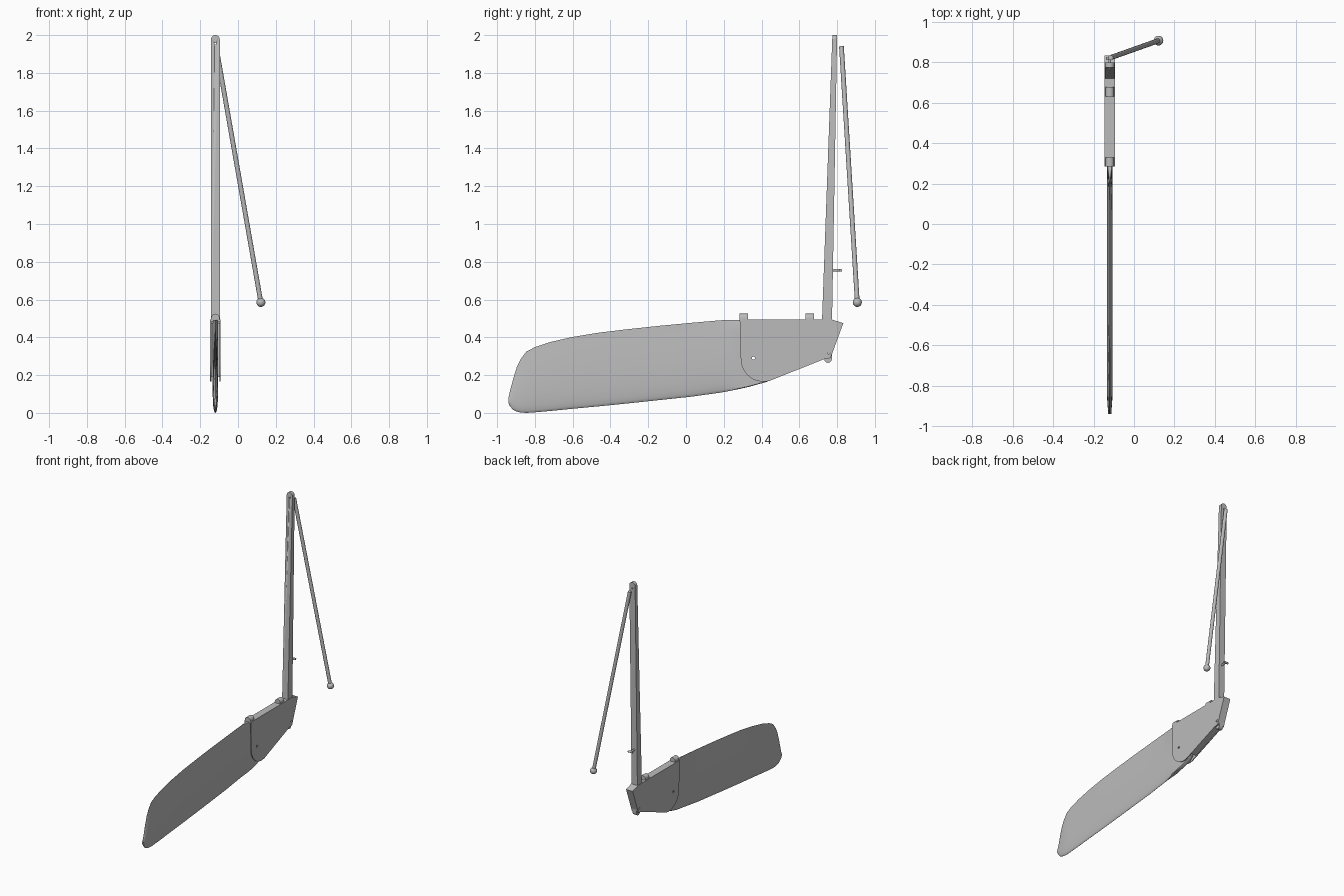
import bpy, bmesh, math
from mathutils import Vector

if "Cube" in bpy.data.objects:
    bpy.data.objects.remove(bpy.data.objects["Cube"])

CX = -0.12  # centre plane of the rudder

grey = bpy.data.materials.new("plain grey")
grey.use_nodes = True
grey.diffuse_color = (0.5, 0.5, 0.5, 1)
grey.node_tree.nodes["Principled BSDF"].inputs["Base Color"].default_value = (0.5, 0.5, 0.5, 1)


def finish(name, bm, smooth=None):
    bmesh.ops.remove_doubles(bm, verts=bm.verts, dist=1e-5)
    bmesh.ops.recalc_face_normals(bm, faces=bm.faces)
    mesh = bpy.data.meshes.new(name)
    bm.to_mesh(mesh)
    bm.free()
    mesh.materials.append(grey)
    ob = bpy.data.objects.new(name, mesh)
    bpy.context.collection.objects.link(ob)
    if smooth:
        bpy.ops.object.select_all(action='DESELECT')
        ob.select_set(True)
        bpy.context.view_layer.objects.active = ob
        bpy.ops.object.shade_smooth_by_angle(angle=math.radians(smooth))
    return ob


def slab(name, outline, x0, x1, smooth=None):
    """Extrude a (y, z) outline between two x offsets from the centre plane."""
    bm = bmesh.new()
    face = bm.faces.new([bm.verts.new((CX + x0, y, z)) for y, z in outline])
    ext = bmesh.ops.extrude_face_region(bm, geom=[face])["geom"]
    bmesh.ops.translate(bm, vec=(x1 - x0, 0, 0),
                        verts=[g for g in ext if isinstance(g, bmesh.types.BMVert)])
    return finish(name, bm, smooth)


def rod(name, a, b, radius, sides=16):
    a, b = Vector(a), Vector(b)
    bm = bmesh.new()
    bmesh.ops.create_cone(bm, cap_ends=True, segments=sides, radius1=radius,
                          radius2=radius, depth=(b - a).length)
    bm.transform((b - a).to_track_quat('Z', 'Y').to_matrix().to_4x4())
    bmesh.ops.translate(bm, verts=bm.verts, vec=(a + b) / 2)
    return finish(name, bm, 40)


def arc(cy, cz, r, start, end, n):
    angles = [math.radians(start + (end - start) * i / n) for i in range(n + 1)]
    return [(cy + r * math.cos(t), cz + r * math.sin(t)) for t in angles]


def drill(ob, a, b, radius):
    cutter = rod("drill", a, b, radius, 12)
    cutter.hide_render = True
    mod = ob.modifiers.new("hole", 'BOOLEAN')
    mod.object = cutter
    mod.solver = 'EXACT'
    bpy.ops.object.select_all(action='DESELECT')
    ob.select_set(True)
    bpy.context.view_layer.objects.active = ob
    bpy.ops.object.modifier_apply(modifier=mod.name)
    bpy.data.objects.remove(cutter)


# Blade: foil stations (y, lower z, upper z) lofted along its length
stations = [(-.94, .055, .08), (-.932, .035, .115), (-.915, .016, .18), (-.895, .007, .245),
            (-.875, .002, .285), (-.845, 0, .325), (-.8, .003, .348), (-.72, .01, .375),
            (-.6, .022, .402), (-.46, .035, .425), (-.3, .051, .444), (-.14, .068, .461),
            (.03, .086, .477), (.18, .107, .49), (.22, .114, .492), (.28, .126, .492),
            (.33, .137, .48), (.43, .165, .47), (.46, .19, .46)]
chord = [0, .01, .04, .1, .2, .32, .5, .7, .85, .95, 1]


def half_thickness(c, y):
    foil = 2.97 * math.sqrt(c) - 1.26 * c - 3.52 * c**2 + 2.84 * c**3 - 1.03 * c**4
    plate = 1 if 0.005 < c < 0.995 else 0.7
    blend = min(max((y - .2) / .08, 0), 1)
    tip = min(1, .55 + (y + .94) * 5)
    return .014 * max(.04, foil * (1 - blend) + plate * blend) * tip


bm = bmesh.new()
rings = []
for y, lo, hi in stations:
    side = [(half_thickness(c, y), lo + (hi - lo) * c) for c in chord]
    loop = side + [(-x, z) for x, z in reversed(side)]
    rings.append([bm.verts.new((CX + x, y, z)) for x, z in loop])
for r, s in zip(rings, rings[1:]):
    for i in range(len(r)):
        j = (i + 1) % len(r)
        bm.faces.new((r[i], r[j], s[j], s[i]))
bm.faces.new(rings[0])
bm.faces.new(rings[-1])
blade = finish("blade", bm, 35)

# Head: two thin cheeks around a core, with an open slot for the blade
cheek = ([(.285, .495), (.77, .495), (.833, .475), (.765, .29), (.733, .285)]
         + arc(.41, .285, .12, 285, 180, 10))
right_cheek = slab("right_cheek", cheek, -.027, -.021)
left_cheek = slab("left_cheek", cheek, .021, .027)
core = slab("head_core", [(.3, .495), (.77, .495), (.833, .475), (.765, .29), (.733, .285),
                          (.48, .19), (.48, .472), (.3, .472)], -.021, .021)

# Pivot hole and pin hole straight through the head
for y, z, parts in ((.357, .29, (right_cheek, left_cheek, blade)),
                    (.757, .32, (right_cheek, left_cheek, core))):
    for part in parts:
        drill(part, (CX - .1, y, z), (CX + .1, y, z), .008)

# Rounded lug at the lower front corner of the head
slab("lower_lug", [(.775, .33), (.735, .33)] + arc(.752, .285, .02, 180, 360, 10), -.016, .016, 40)

# Rounded stops along the top of the head
for name, y in (("rear_stop", .284), ("front_stop", .632)):
    bm = bmesh.new()
    pts = [(-.022, .485)] + [(x, z) for x, z in arc(0, .503, .022, 180, 0, 10)] + [(.022, .485)]
    face = bm.faces.new([bm.verts.new((CX + x, y, z)) for x, z in pts])
    ext = bmesh.ops.extrude_face_region(bm, geom=[face])["geom"]
    bmesh.ops.translate(bm, vec=(0, .045, 0),
                        verts=[g for g in ext if isinstance(g, bmesh.types.BMVert)])
    finish(name, bm, 40)

# Tiller: tapered upright bar with a rounded top
bm = bmesh.new()
width = .0235
front = [(-width, .32), (width, .32)] + arc(0, 2 - width, width, 0, 180, 12)
loops = []
for low_y, high_y in ((.714, .775), (.77, .8)):
    loops.append([bm.verts.new((CX + x, low_y + (high_y - low_y) * (z - .32) / 1.68, z))
                  for x, z in front])
for loop in loops:
    bm.faces.new(loop)
for i in range(len(front)):
    j = (i + 1) % len(front)
    bm.faces.new((loops[0][i], loops[0][j], loops[1][j], loops[1][i]))
tiller = finish("tiller", bm, 30)
drill(tiller, (CX, .7, 1.955), (CX, .9, 1.955), .005)

# Clip that stows the extension
rod("clip_stem", (CX, .77, .755), (CX, .82, .755), .007)
rod("clip_bar", (CX - .018, .82, .755), (CX + .018, .82, .755), .007)

# Tiller extension with a ball grip
end = Vector((.121, .907, .585))
rod("tiller_extension", (-.116, .823, 1.94), end, .0125, 20)
bm = bmesh.new()
bmesh.ops.create_uvsphere(bm, u_segments=20, v_segments=12, radius=.024)
bmesh.ops.translate(bm, verts=bm.verts, vec=end)
finish("ball_grip", bm, 60)
